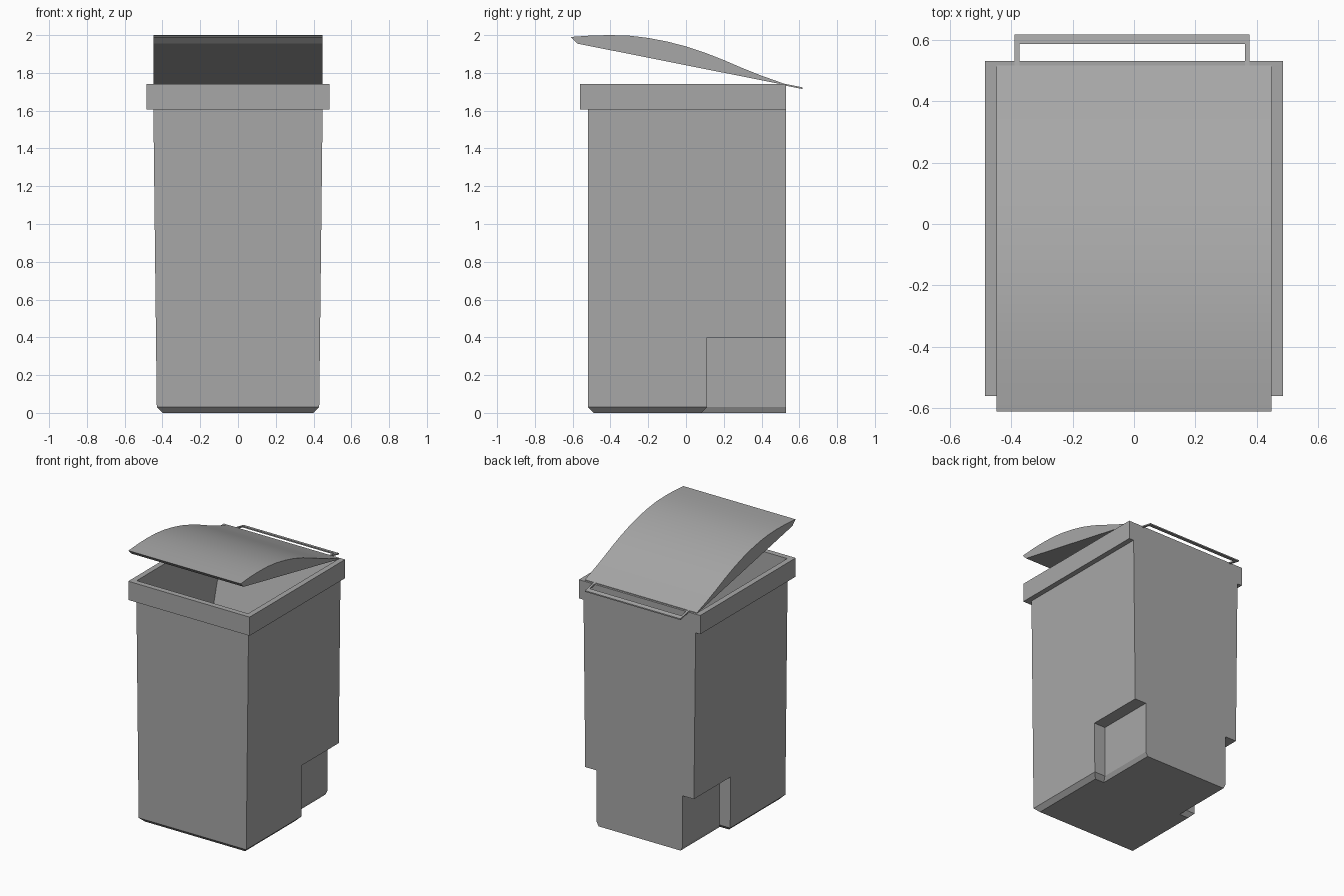
import bpy
import bmesh

cube = bpy.data.objects.get("Cube")
if cube:
    bpy.data.objects.remove(cube, do_unlink=True)

grey = bpy.data.materials.new("grey_plastic")
grey.use_nodes = True
colour = (0.39, 0.39, 0.39, 1)
grey.diffuse_color = colour
grey.node_tree.nodes["Principled BSDF"].inputs["Base Color"].default_value = colour


def finish(name, bm):
    bmesh.ops.recalc_face_normals(bm, faces=bm.faces)
    mesh = bpy.data.meshes.new(name)
    bm.to_mesh(mesh)
    bm.free()
    mesh.materials.append(grey)
    obj = bpy.data.objects.new(name, mesh)
    bpy.context.collection.objects.link(obj)
    return obj


def loft(name, loops):
    """Bridge a series of equal point loops and cap both ends."""
    bm = bmesh.new()
    rings = [[bm.verts.new(p) for p in loop] for loop in loops]
    for a, b in zip(rings, rings[1:]):
        n = len(a)
        for i in range(n):
            j = (i + 1) % n
            bm.faces.new((a[i], a[j], b[j], b[i]))
    bm.faces.new(rings[0])
    bm.faces.new(rings[-1])
    return finish(name, bm)


def rect(z, x0, x1, y0, y1):
    return [(x0, y0, z), (x1, y0, z), (x1, y1, z), (x0, y1, z)]


def extrude_x(name, profile, x0, x1):
    return loft(name, [[(x, y, z) for y, z in profile] for x in (x0, x1)])


# Bin shell: chamfered foot, tapered walls, overhanging rim, hollow inside
shell = [  # height, half width, front, back
    (0.0, 0.40, -0.49, 0.53),
    (0.03, 0.43, -0.52, 0.53),
    (1.605, 0.448, -0.52, 0.53),
    (1.605, 0.485, -0.56, 0.53),
    (1.74, 0.485, -0.56, 0.53),
    (1.74, 0.445, -0.52, 0.495),
    (0.42, 0.41, -0.49, 0.08),
    (0.06, 0.39, -0.47, 0.05),
]
body = loft("bin_body", [rect(z, -w, w, f, b) for z, w, f, b in shell])

# Wheel recesses in the lower rear corners
for side, label in ((-1, "right"), (1, "left")):
    levels = ((-0.03, 0.312, 0.05), (0.03, 0.343, 0.11), (0.4, 0.343, 0.11))
    cutter = loft(label + "_recess_cutter",
                  [rect(z, side * x, side * 0.7, y, 0.7) for z, x, y in levels])
    cutter.hide_render = True
    cutter.hide_viewport = True
    cutter.display_type = 'WIRE'
    cut = body.modifiers.new(label + "_recess", 'BOOLEAN')
    cut.operation = 'DIFFERENCE'
    cut.solver = 'EXACT'
    cut.object = cutter

# Domed lid, propped open
lid_profile = [(-0.575, 1.955), (-0.61, 1.99), (-0.5, 1.998), (-0.4, 2.0),
               (-0.3, 1.997), (-0.2, 1.985), (-0.1, 1.966), (0.0, 1.94),
               (0.1, 1.907), (0.2, 1.868), (0.3, 1.825), (0.4, 1.785),
               (0.48, 1.757), (0.515, 1.744), (0.515, 1.738)]
lid = extrude_x("lid", lid_profile, -0.448, 0.448)
bpy.context.view_layer.objects.active = lid
lid.select_set(True)
bpy.ops.object.shade_smooth_by_angle(angle=0.35)
lid.select_set(False)


# Rear handle: a flat bar on two arms, following the lid's slope
def strip(name, x0, x1, y0, y1):
    def top(y):
        return 1.745 - 0.2 * (y - 0.51)
    profile = [(y0, top(y0)), (y1, top(y1)),
               (y1, top(y1) - 0.009), (y0, top(y0) - 0.009)]
    return extrude_x(name, profile, x0, x1)


strip("handle_bar", -0.388, 0.376, 0.585, 0.617)
strip("handle_arm_right", -0.388, -0.373, 0.505, 0.585)
strip("handle_arm_left", 0.361, 0.376, 0.505, 0.585)
